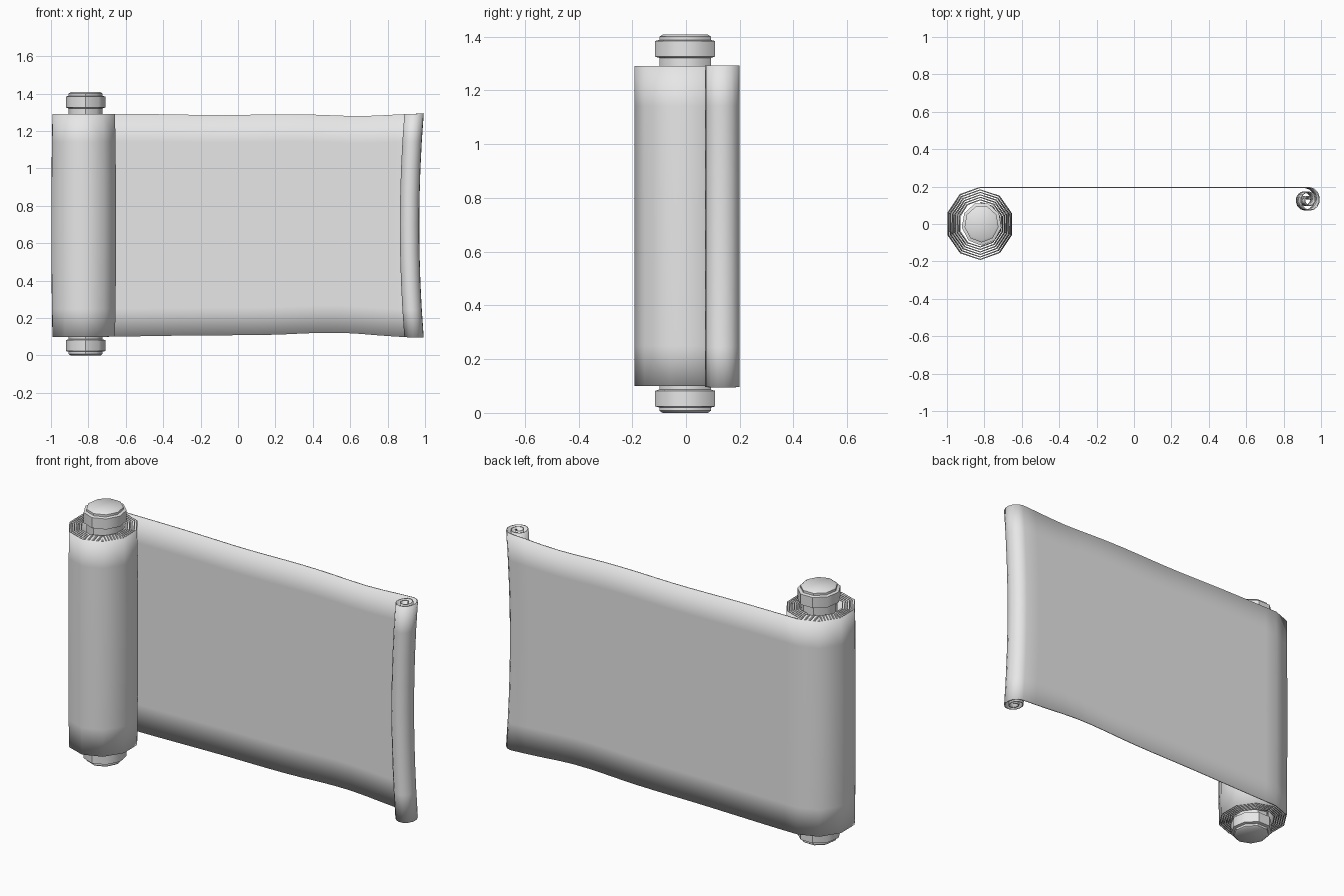
import bpy, bmesh, math

if "Cube" in bpy.data.objects:
    bpy.data.objects.remove(bpy.data.objects["Cube"])

paper = bpy.data.materials.new("plain grey")
paper.diffuse_color = (0.8, 0.8, 0.8, 1)
paper.use_nodes = True
paper.node_tree.nodes["Principled BSDF"].inputs["Base Color"].default_value = paper.diffuse_color

ROLL_X, ROLL_SIDES, ROLL_TURNS = -0.822, 10, 6
CURL_X, CURL_Y, CURL_SIDES, CURL_TURNS = 0.936, 0.129, 14, 2.25


def finish(obj, angle):
    obj.data.materials.append(paper)
    bpy.ops.object.select_all(action='DESELECT')
    obj.select_set(True)
    bpy.context.view_layer.objects.active = obj
    bpy.ops.object.shade_smooth_by_angle(angle=math.radians(angle))


def make_object(name, bm):
    mesh = bpy.data.meshes.new(name)
    bm.to_mesh(mesh)
    bm.free()
    obj = bpy.data.objects.new(name, mesh)
    bpy.context.collection.objects.link(obj)
    return obj


def sheet_path():
    """Plan of the sheet: tight roll, straight run, small curl."""
    pts = []
    n = ROLL_SIDES * ROLL_TURNS
    for i in range(n, -1, -1):
        a = math.pi / 2 + 2 * math.pi * i / ROLL_SIDES
        r = 0.196 - 0.08 * i / n
        pts.append((ROLL_X + 0.91 * r * math.cos(a), r * math.sin(a)))
    pts += [(-0.75 + 0.1 * i, 0.196) for i in range(17)]
    n = int(CURL_SIDES * CURL_TURNS)
    for i in range(n + 1):
        a = math.pi / 2 - 2 * math.pi * i / CURL_SIDES
        r = 0.067 - 0.054 * i / n
        pts.append((CURL_X + 0.9 * r * math.cos(a), CURL_Y + r * math.sin(a)))
    return pts


def sheet_edges(x):
    """Gently waving bottom and top heights of the sheet."""
    bottom = 0.1 + 0.008 * min(1, max(0, (x + 0.7) / 0.5))
    bottom += 0.014 * math.exp(-((x - 0.5) / 0.25) ** 2)
    bottom -= 0.013 * min(1, max(0, (x - 0.6) / 0.35))
    top = 1.291 - 0.006 * math.exp(-((x + 0.1) / 0.25) ** 2)
    top -= 0.011 * math.exp(-((x - 0.65) / 0.22) ** 2)
    top += 0.003 * min(1, max(0, (x - 0.7) / 0.2))
    return bottom, top


# Scroll sheet, one strip wound at both ends
bm = bmesh.new()
ROWS = 8
columns = []
for x, y in sheet_path():
    low, high = sheet_edges(x)
    col = []
    for j in range(ROWS + 1):
        t = j / ROWS
        bow = 1 - (2 * t - 1) ** 2
        sway = -0.024 * min(1, max(0, (x - 0.3) / 0.55))
        if x < -0.6:
            sway = 0.006 * (x - ROLL_X) / 0.17
        col.append(bm.verts.new((x + sway * bow, y, low + (high - low) * t)))
    columns.append(col)
for a, b in zip(columns, columns[1:]):
    for j in range(ROWS):
        bm.faces.new((a[j], b[j], b[j + 1], a[j + 1]))
sheet = make_object("scroll_sheet", bm)
solid = sheet.modifiers.new("thickness", 'SOLIDIFY')
solid.thickness = 0.006
solid.offset = 0
finish(sheet, 45)

# Roller with a collar and chamfered cap at each end
bm = bmesh.new()
SIDES = 9
profile = [(0.085, 0.0), (0.097, 0.008), (0.097, 0.02), (0.113, 0.024), (0.113, 0.082),
           (0.097, 0.087), (0.097, 0.12)]
profile += [(r, 1.408 - z) for r, z in reversed(profile)]
rings = []
for r, z in profile:
    ring = []
    for k in range(SIDES):
        a = math.pi / 2 + 2 * math.pi * (k + 0.5) / SIDES
        ring.append(bm.verts.new((-0.815 + 0.95 * r * math.cos(a), 1.02 * r * math.sin(a), z)))
    rings.append(ring)
for a, b in zip(rings, rings[1:]):
    for k in range(SIDES):
        m = (k + 1) % SIDES
        bm.faces.new((a[k], a[m], b[m], b[k]))
bm.faces.new(list(reversed(rings[0])))
bm.faces.new(rings[-1])
finish(make_object("roller", bm), 42)
